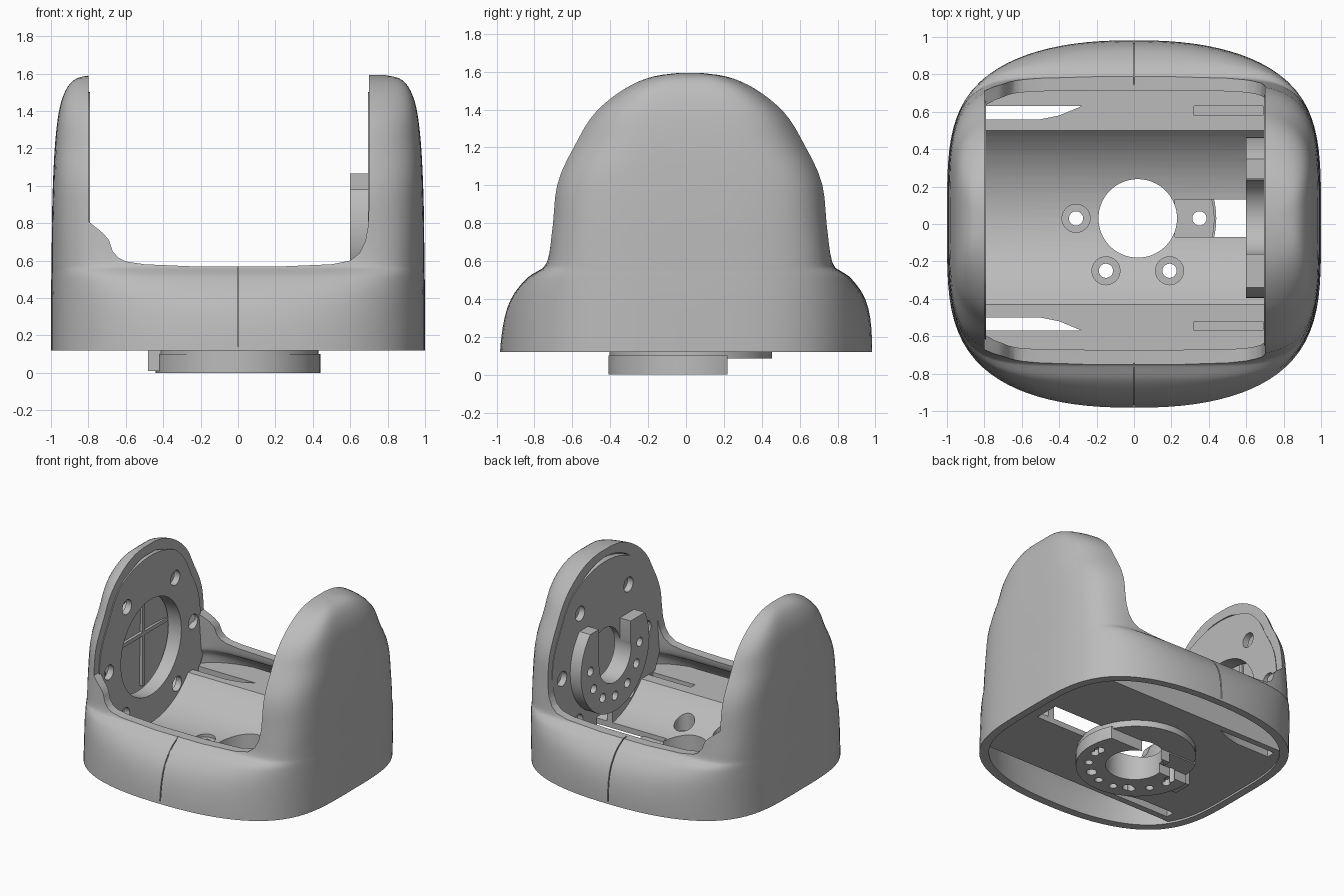
import bpy, bmesh, math
from mathutils import Matrix, Vector

if "Cube" in bpy.data.objects:
    bpy.data.objects.remove(bpy.data.objects["Cube"], do_unlink=True)

grey = bpy.data.materials.new("light_grey_plastic")
grey.use_nodes = True
GREY = (0.5, 0.5, 0.5, 1)
grey.diffuse_color = GREY
grey.node_tree.nodes["Principled BSDF"].inputs["Base Color"].default_value = GREY


def make(name, bm):
    bmesh.ops.recalc_face_normals(bm, faces=bm.faces)
    mesh = bpy.data.meshes.new(name)
    bm.to_mesh(mesh)
    bm.free()
    mesh.materials.append(grey)
    ob = bpy.data.objects.new(name, mesh)
    bpy.context.collection.objects.link(ob)
    return ob


def box(name, lo, hi):
    bm = bmesh.new()
    bmesh.ops.create_cube(bm, size=1)
    lo, hi = Vector(lo), Vector(hi)
    for v in bm.verts:
        v.co = Vector(v.co[i] * (hi[i] - lo[i]) + (hi[i] + lo[i]) / 2 for i in range(3))
    return make(name, bm)


def cylinder(name, r, centre, depth, axis="Z", sides=64):
    bm = bmesh.new()
    turn = Matrix.Rotation(math.pi / 2, 4, "Y") if axis == "X" else Matrix()
    bmesh.ops.create_cone(bm, cap_ends=True, segments=sides, radius1=r, radius2=r,
                          depth=depth, matrix=Matrix.Translation(centre) @ turn)
    return make(name, bm)


def prism(name, pts, lo, hi, place):
    """Extrude a 2D outline; place(u, v, w) gives the 3D point."""
    bm = bmesh.new()
    face = bm.faces.new([bm.verts.new(place(u, v, lo)) for u, v in pts])
    new = bmesh.ops.extrude_face_region(bm, geom=[face])["geom"]
    shift = Vector(place(0, 0, hi)) - Vector(place(0, 0, lo))
    bmesh.ops.translate(bm, vec=shift, verts=[g for g in new if isinstance(g, bmesh.types.BMVert)])
    return make(name, bm)


def combine(ob, *tools, op="DIFFERENCE"):
    for tool in tools:
        mod = ob.modifiers.new("cut", "BOOLEAN")
        mod.operation, mod.solver, mod.object = op, "EXACT", tool
        bpy.context.view_layer.objects.active = ob
        bpy.ops.object.modifier_apply(modifier=mod.name)
        bpy.data.objects.remove(tool, do_unlink=True)
    return ob


# Height, half width, half depth limit and corner sharpness of the outer body
BODY = [(.12, 1, 1.25, 6), (.25, 1, 1.1, 6), (.4, 1, .964, 6), (.47, .999, .898, 6),
        (.52, .998, .845, 6), (.55, .997, .795, 6), (.575, .997, .765, 6), (.65, .996, .75, 6),
        (.8, .995, .742, 5), (1, .99, .73, 4), (1.2, .98, .66, 2.5), (1.35, .965, .557, 2.5),
        (1.45, .945, .45, 2.5), (1.53, .91, .325, 2.5), (1.575, .86, .205, 2.5), (1.592, .78, .08, 2.5)]
DEPTH = .985


def spline(keys, steps):
    keys = [Vector(k) for k in keys]
    out = []
    for i in range(len(keys) - 1):
        a, b = keys[max(i - 1, 0)], keys[i]
        c, d = keys[i + 1], keys[min(i + 2, len(keys) - 1)]
        for s in range(steps):
            t = s / steps
            m0, m1 = (c - a) / 2, (d - b) / 2
            out.append(b * (2*t**3 - 3*t**2 + 1) + m0 * (t**3 - 2*t**2 + t)
                       + c * (3*t**2 - 2*t**3) + m1 * (t**3 - t**2))
    return out + [keys[-1]]


def reach(x, y, a, b, limit, k):
    """Distance along (x, y) to a rounded square softly cut at depth limit."""
    lo, hi = 0, 2
    for _ in range(26):
        r = (lo + hi) / 2
        plan = abs(r * x / a) ** 2.3 + abs(r * y / b) ** 3.8
        if plan ** k + abs(r * y / limit) ** (2 * k) < 1:
            lo = r
        else:
            hi = r
    return lo


def hull(name, wall=0.0):
    """Body of stacked rings, shrunk by the wall thickness."""
    bm, rings, n = bmesh.new(), [], 96
    for z, a, limit, k in spline(BODY, 3):
        shift = 0.02 * min(1, (z - .12) / .5)
        a, b, limit = a - wall, DEPTH - wall, max(limit - wall, 0.02)
        ring = []
        for i in range(n):
            t = 2 * math.pi * (i + .5) / n
            c, s = math.cos(t), math.sin(t)
            x, y = math.copysign(abs(c) ** .75, c), math.copysign(abs(s) ** .75, s)
            y *= min(limit, b)
            r = reach(x, y, a, b, limit, k)
            ring.append(bm.verts.new((r * x, r * y + shift, z - wall)))
        rings.append(ring)
    for lo, hi in zip(rings, rings[1:]):
        for i in range(n):
            bm.faces.new((lo[i], lo[(i + 1) % n], hi[(i + 1) % n], hi[i]))
    bm.faces.new(rings[0])
    bm.faces.new(rings[-1])
    return make(name, bm)


# Outer shell: hollow body with a channel between two domed towers
shell = hull("outer_shell")
channel = [(-.8, 2), (-.8, .81), (-.72, .745), (-.69, .71), (-.67, .65), (-.64, .615), (-.6, .595),
           (-.5, .58), (-.2, .567), (.2, .567), (.5, .58), (.6, .6), (.65, .64),
           (.68, .70), (.695, .78), (.7, .88), (.7, 2)]
combine(shell, hull("cavity", .06),
        prism("channel", channel, -1.2, 1.2, lambda u, v, w: (u, w, v)))
# Fine seam down the middle of the front and back
seam = [(.965, .14), (.955, .25), (.915, .4), (.85, .49), (.77, .545), (.7, .6), (1.1, .6), (1.1, .14)]
for side in (-1, 1):
    line = [(y * side, z) for y, z in seam]
    combine(shell, prism("seam", line, -.004, .004, lambda u, v, w: (w, u, v)))

# Cradle: floor plate with a cylindrical trough and side ledges
CY, CZ = .035, .77
arc = [(CY + .6 * math.sin(t), CZ - .6 * math.cos(t))
       for t in [math.asin(.465 / .6) * (1 - k / 12) for k in range(25)]]
top = arc[0][1]
section = [(-.62, .135), (.68, .135), (.68, top - .05), (.84, top - .05), (.84, top)] + arc
section += [(-.80, top), (-.80, top - .05), (-.62, top - .05)]
cradle = prism("cradle", section, -.95, .95, lambda u, v, w: (w, u, v))
combine(cradle, hull("limit", .05), op="INTERSECT")
combine(cradle, cylinder("bore", .21, (.02, .03, .3), 1),
        box("cable_slot", (.22, -.07, 0), (.85, .13, .6)))
SCREWS = ((-.31, .03), (.35, .03), (-.15, -.25), (.19, -.25))
for x, y in SCREWS:
    combine(cradle, cylinder("screw", .038, (x, y, .3), .6, sides=24),
            cylinder("sink", .075, (x, y, .5), .7, sides=32))
for side in (1, -1):
    slot = [(-.79, .53), (-.5, .53), (-.4, .55), (-.28, .6), (-.79, .6)]
    slot = [(u, .03 + side * v) for u, v in slot]
    y = .03 + side * .575
    combine(cradle, prism("long_slot", slot, 0, .8, lambda u, v, w: (u, v, w)),
            box("blind_slot", (.32, y - .025, .22), (.69, y + .025, .8)))

# Mounting discs closing the inner faces of both towers
def mounting_disc(name, x, bore):
    disc = cylinder(name, .73, (x, CY - .01, CZ), .05, "X", 96)
    combine(disc, hull("limit", .045), op="INTERSECT")
    combine(disc, cylinder("bore", bore, (x, CY, CZ), .2, "X"),
            box("foot_trim", (x - 1, -1, -1), (x + 1, 1, .15)))
    for angle in (0, 55, 125, 180, 232, 308):
        t = math.radians(angle)
        at = (x, CY + .53 * math.cos(t), CZ + .53 * math.sin(t))
        combine(disc, cylinder("bolt", .058, at, .2, "X", 24))
    return disc


mounting_disc("right_mounting_disc", -.815, .38)
left_disc = mounting_disc("left_mounting_disc", .72, .2)
combine(left_disc, box("cable_gap", (.5, -.07, 0), (.9, .13, .3)))

# Collar and crossed ribs inside the open disc
collar = cylinder("right_collar", .42, (-.865, CY, CZ), .08, "X")
combine(collar, cylinder("bore", .38, (-.86, CY, CZ), .3, "X"))
box("upright_rib", (-.95, .1, .4), (-.91, .13, 1.2))
box("level_rib", (-.95, -.36, .8), (-.91, .43, .83))

# C-shaped coupling on the inside of the left tower
coupling = cylinder("side_coupling", .43, (.65, CY, CZ), .1, "X")
combine(coupling, cylinder("bore", .2, (.65, CY, CZ), .4, "X"),
        box("gap", (.5, -.16, CZ), (.8, .24, 1.5)),
        box("far_arm_trim", (.5, -1, .98), (.8, 0, 1.5)),
        box("top_trim", (.5, 0, 1.065), (.8, 1, 1.5)))
for k in range(7):
    t = math.radians(180 + 30 * k)
    at = (.6, CY + .31 * math.cos(t), CZ + .31 * math.sin(t))
    combine(coupling, cylinder("pin", .035, at, .1, "X", 20))

# Base coupling: thin flange with a C-shaped ring under it
flange = cylinder("base_flange", .43, (0, .025, .115), .06)
combine(flange, cylinder("bore", .21, (.02, .03, .1), .4))
ring = cylinder("base_coupling", .44, (0, .03, .05), .1)
combine(ring, cylinder("bore", .21, (.02, .03, .05), .4),
        box("trim", (-1, .22, -1), (1, 1, 1)),
        box("notch", (-.6, .06, -.1), (-.15, .3, .075)))
for x, y in SCREWS:
    for part in (flange, ring):
        combine(part, cylinder("screw", .038, (x, y, .1), .5, sides=24))
for k in range(8):
    t = math.radians(190 + 160 * k / 7)
    at = (.01 + .34 * math.cos(t), .03 + .34 * math.sin(t), 0)
    combine(ring, cylinder("pin", .03, at, .1, sides=20))
box("base_key", (-.48, -.1, .01), (-.4, .05, .14))

# Smooth shading with crisp edges
bpy.ops.object.select_all(action="DESELECT")
for ob in bpy.context.scene.objects:
    if ob.type == "MESH" and ob.data.materials and ob.data.materials[0] == grey:
        ob.select_set(True)
        bpy.context.view_layer.objects.active = ob
bpy.ops.object.shade_smooth_by_angle(angle=math.radians(32))
